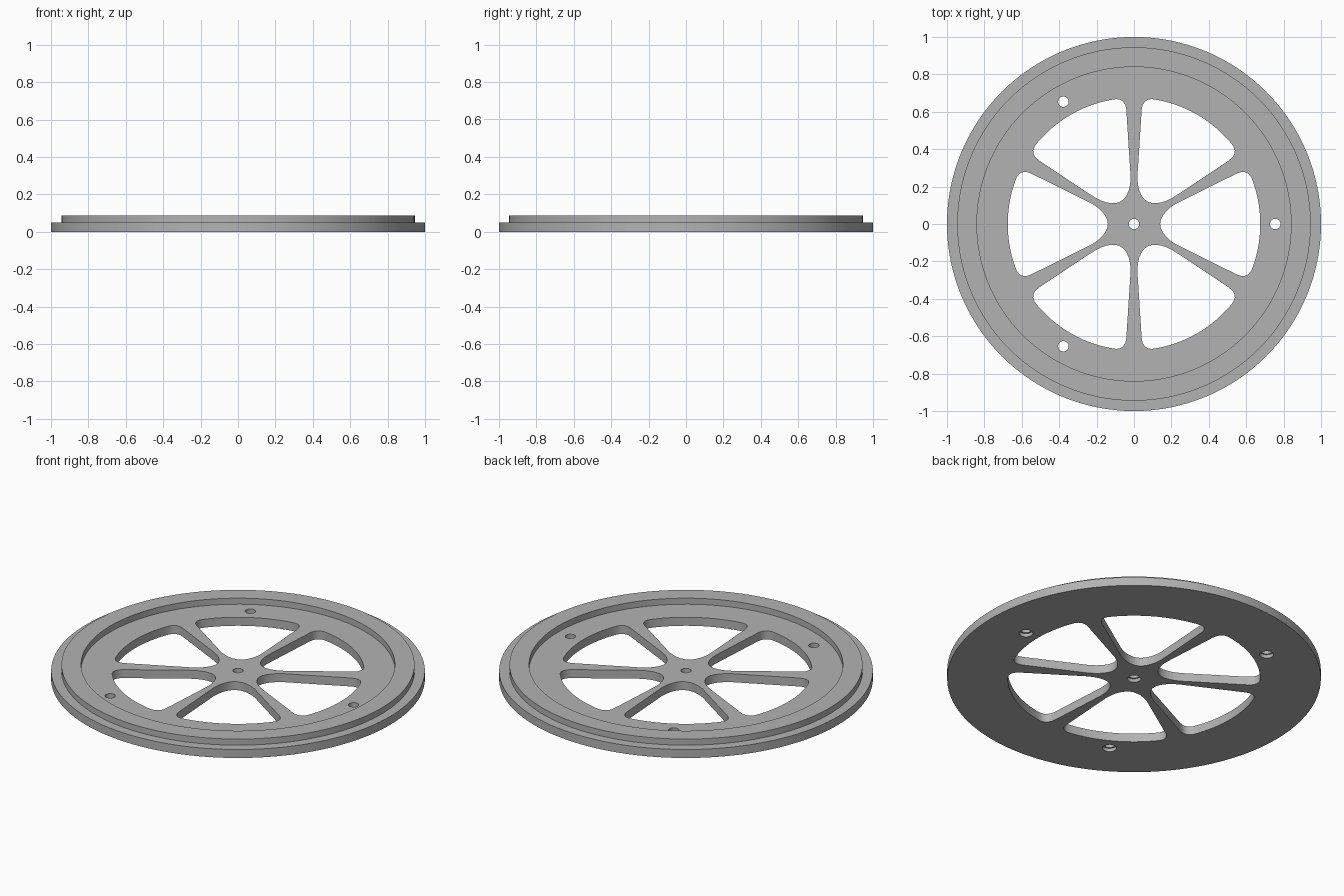
import bpy, bmesh, math

if "Cube" in bpy.data.objects:
    bpy.data.objects.remove(bpy.data.objects["Cube"])

grey = bpy.data.materials.new("plain grey")
grey.diffuse_color = (0.45, 0.45, 0.45, 1)
grey.use_nodes = True
grey.node_tree.nodes["Principled BSDF"].inputs["Base Color"].default_value = grey.diffuse_color


def lathe(bm, profile, sides, cx=0, cy=0):
    """Closed solid turned about a vertical axis; profile is (radius, z) from bottom cap to top cap."""
    rings = []
    for r, z in profile:
        rings.append([bm.verts.new((cx + r * math.cos(2 * math.pi * i / sides),
                                    cy + r * math.sin(2 * math.pi * i / sides), z))
                      for i in range(sides)])
    for a, b in zip(rings, rings[1:]):
        for i in range(sides):
            j = (i + 1) % sides
            bm.faces.new((a[i], a[j], b[j], b[i]))
    bm.faces.new(rings[0][::-1])
    bm.faces.new(rings[-1])


def prism(bm, outline, z0, z1):
    """Straight-sided solid from a flat outline."""
    low = [bm.verts.new((x, y, z0)) for x, y in outline]
    high = [bm.verts.new((x, y, z1)) for x, y in outline]
    n = len(outline)
    for i in range(n):
        j = (i + 1) % n
        bm.faces.new((low[i], low[j], high[j], high[i]))
    bm.faces.new(low[::-1])
    bm.faces.new(high)


def finish(bm, name):
    bmesh.ops.recalc_face_normals(bm, faces=bm.faces)
    mesh = bpy.data.meshes.new(name)
    bm.to_mesh(mesh)
    bm.free()
    mesh.materials.append(grey)
    obj = bpy.data.objects.new(name, mesh)
    bpy.context.collection.objects.link(obj)
    return obj


# Wheel plate with raised ring
bm = bmesh.new()
lathe(bm, [(1, 0), (1, 0.05), (0.945, 0.05), (0.945, 0.086),
           (0.84, 0.086), (0.84, 0.05)], 128)
wheel = finish(bm, "spoked_wheel")

# Window edge beside one spoke: (distance along spoke, half width of spoke)
edge = [(0.121, 0.07), (0.135, 0.053), (0.155, 0.039), (0.18, 0.028), (0.21, 0.021),
        (0.25, 0.018), (0.61, 0.041), (0.635, 0.046), (0.652, 0.056),
        (0.664, 0.072), (0.668, 0.095)]
c, s = math.cos(math.pi / 6), math.sin(math.pi / 6)
upper = [(a * c + h * s, a * s - h * c) for a, h in edge]
upper[0] = (0.14, 0)
end = math.atan2(upper[-1][1], upper[-1][0])
arc = [(0.675 * math.cos(end * k / 8), 0.675 * math.sin(end * k / 8)) for k in range(7, -8, -1)]
lower = [(x, -y) for x, y in upper[:0:-1]]
window = upper + arc + lower

# Cutters: six windows, one centre hole, three outer holes, recessed from below
bm = bmesh.new()
for k in range(6):
    t = k * math.pi / 3
    prism(bm, [(x * math.cos(t) - y * math.sin(t), x * math.sin(t) + y * math.cos(t))
               for x, y in window], -0.1, 0.2)
centres = [(0, 0)] + [(0.755 * math.cos(t), 0.755 * math.sin(t))
                      for t in (0, 2 * math.pi / 3, 4 * math.pi / 3)]
for x, y in centres:
    lathe(bm, [(0.037, -0.1), (0.037, 0.02), (0.028, 0.02), (0.028, 0.2)], 32, x, y)
cutter = finish(bm, "opening_cutter")
cutter.hide_render = True

# Cut the openings and shade
mod = wheel.modifiers.new("openings", "BOOLEAN")
mod.operation = "DIFFERENCE"
mod.solver = "EXACT"
mod.object = cutter
bpy.context.view_layer.objects.active = wheel
wheel.select_set(True)
bpy.ops.object.modifier_apply(modifier=mod.name)
bpy.data.objects.remove(cutter)
bpy.ops.object.shade_smooth_by_angle(angle=math.radians(30))
